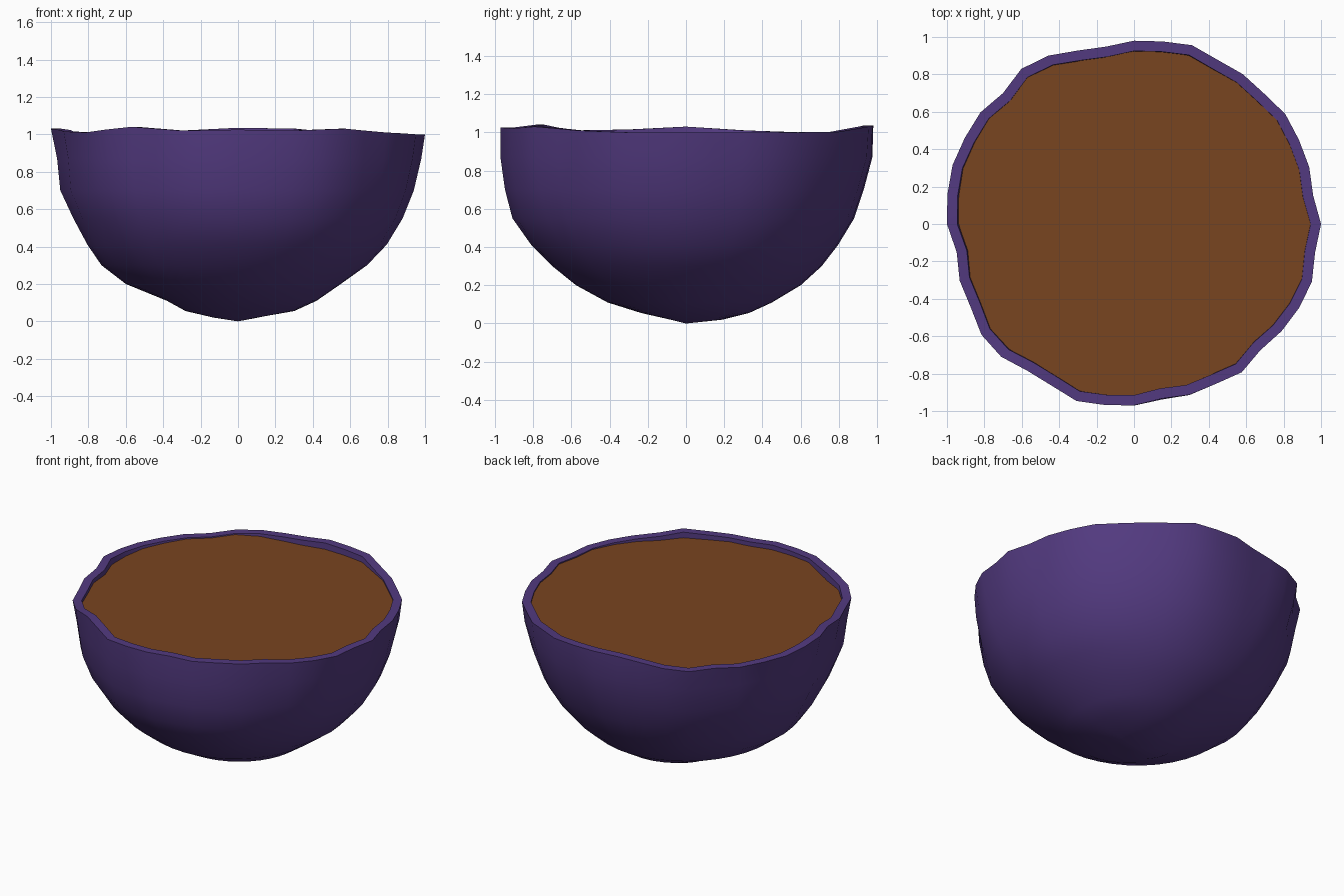
import bpy, bmesh
from math import cos, sin, pi

if "Cube" in bpy.data.objects:
    bpy.data.objects.remove(bpy.data.objects["Cube"])

N = 40          # segments round the bowl
WALL = 0.055    # wall thickness
FILL_Z = 0.993  # level of the contents

# hand-formed rim: radius every 9 degrees, height every 18 degrees
RIM_R = [1.0, .97, .985, .99, 1.0, .985, .99, .985, 1.005, .988,
         .98, .96, .975, 1.01, 1.025, .99, 1.015, 1.015, 1.02, 1.01,
         1.0, .96, .98, .98, 1.008, 1.004, .97, .97, .995, .98,
         .97, .945, .96, .96, .98, .955, .975, .99, 1.0, .98]
RIM_Z = [1.0, 1.0, 1.0, 1.003, 1.03, 1.035, 1.02, 1.0, 1.0, 1.01,
         1.03, 1.015, 1.01, 1.04, 1.02, 1.025, 1.02, 1.03, 1.01, 1.0]

# wall radius at each height, facing right, back, left and front
LEVELS = [1.02, .87, .70, .55, .41, .30, .20, .11, .055, .02]
PROFILES = [[1.0, .98, .94, .88, .795, .69, .55, .42, .30, .10],
            [.98, .975, .93, .88, .795, .71, .60, .45, .33, .19],
            [1.0, .967, .95, .88, .805, .73, .60, .38, .28, .13],
            [.975, .975, .95, .91, .81, .70, .575, .41, .235, .08]]


def wall_point(k, i, inset=0.0):
    """Point on the wall at segment k and level i."""
    a = 2 * pi * k / N
    q, f = divmod(k * 4 / N, 1)[0], (k * 4 / N) % 1
    f = f * f * (3 - 2 * f)
    p0, p1 = PROFILES[int(q) % 4], PROFILES[(int(q) + 1) % 4]
    base = p0[i] * (1 - f) + p1[i] * f
    rim = p0[0] * (1 - f) + p1[0] * f
    fade = max(0.0, (LEVELS[i] - .2) / .82)
    r = base * (1 + (RIM_R[k] / rim - 1) * fade) - inset
    z = LEVELS[i]
    if i == 0:
        j = k // 2
        z = RIM_Z[j] if k % 2 == 0 else (RIM_Z[j] + RIM_Z[(j + 1) % 20]) / 2
    elif inset:
        z += .05 * (1 - z)
    return (r * cos(a), r * sin(a), z)


def material(name, color):
    m = bpy.data.materials.new(name)
    m.diffuse_color = (*color, 1)
    m.use_nodes = True
    m.node_tree.nodes["Principled BSDF"].inputs["Base Color"].default_value = m.diffuse_color
    return m


def finish(bm, name, mat):
    bmesh.ops.recalc_face_normals(bm, faces=bm.faces)
    me = bpy.data.meshes.new(name)
    bm.to_mesh(me)
    bm.free()
    ob = bpy.data.objects.new(name, me)
    bpy.context.collection.objects.link(ob)
    me.materials.append(mat)
    bpy.ops.object.select_all(action='DESELECT')
    ob.select_set(True)
    bpy.context.view_layer.objects.active = ob
    bpy.ops.object.shade_smooth_by_angle(angle=pi / 5)
    return ob


# bowl: outer wall, rim and inner wall as one chain of rings
bm = bmesh.new()
rings = [[bm.verts.new(wall_point(k, i)) for k in range(N)]
         for i in reversed(range(len(LEVELS)))]
rings += [[bm.verts.new(wall_point(k, i, WALL)) for k in range(N)] for i in range(8)]
for lo, hi in zip(rings, rings[1:]):
    for k in range(N):
        n = (k + 1) % N
        bm.faces.new((lo[k], lo[n], hi[n], hi[k]))
for ring, z in ((rings[0], 0.0), (rings[-1], .06)):
    tip = bm.verts.new((0, 0, z))
    for k in range(N):
        bm.faces.new((tip, ring[(k + 1) % N], ring[k]))
finish(bm, "bowl", material("purple_glaze", (.085, .042, .215)))

# contents: flat surface filling the bowl just below the rim
bm = bmesh.new()
edge = []
for k in range(N):
    x, y, _ = wall_point(k, 0, WALL - .004)
    edge.append(bm.verts.new((x, y, FILL_Z)))
bm.faces.new(edge)
finish(bm, "filling", material("brown_filling", (.19, .058, .014)))
